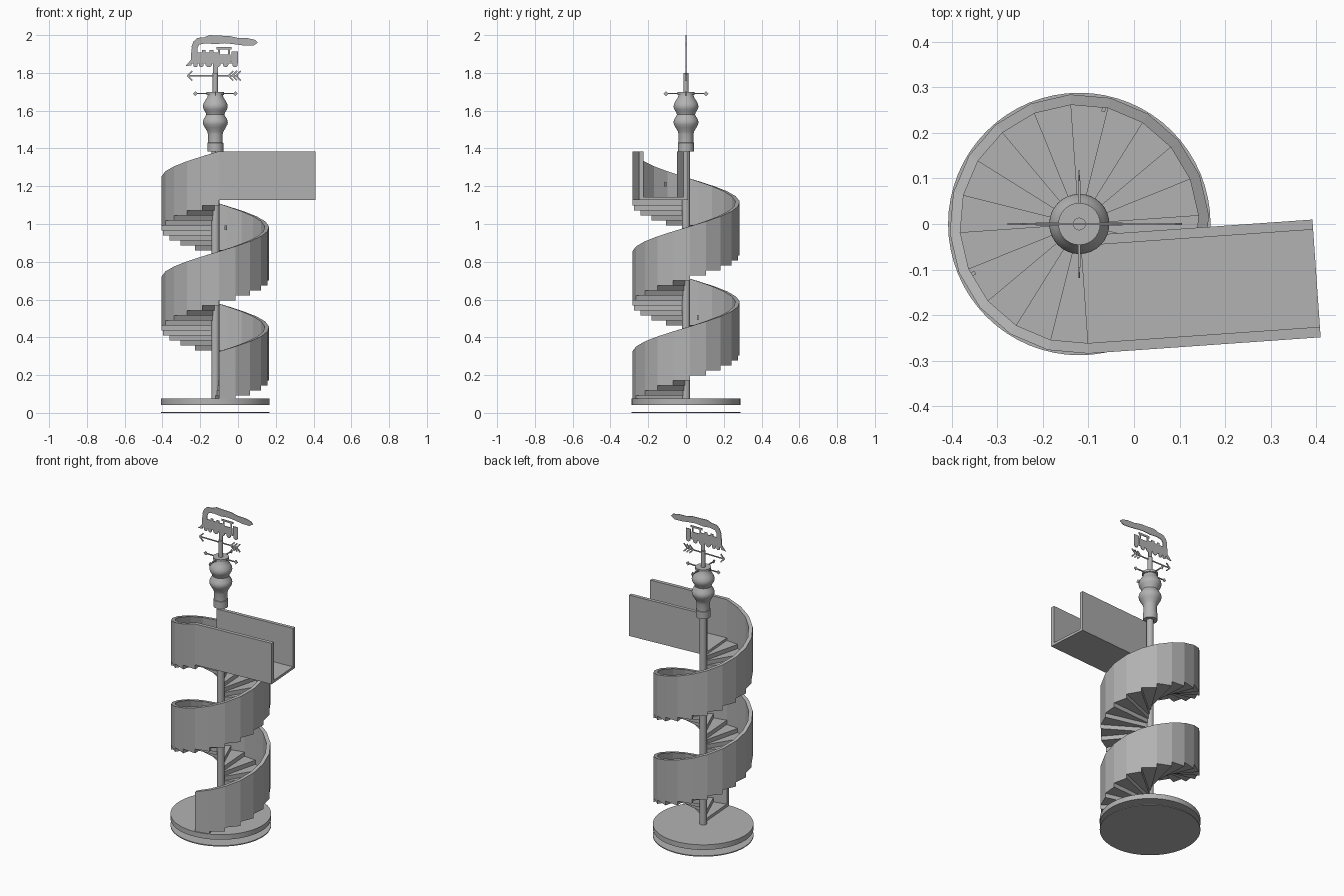
import bpy, bmesh, math

if "Cube" in bpy.data.objects:
    bpy.data.objects.remove(bpy.data.objects["Cube"])

CX = -0.12                      # axis of the spiral
N, STEP = 40, math.radians(18)  # steps, angle of each step
A0 = math.radians(-86)          # angle of the first step
RISE, Z0, ZTOP = 0.0265, 0.065, 0.325
R_OUT, R_IN = 0.285, 0.262

grey = bpy.data.materials.new("plain grey")
grey.diffuse_color = (0.45, 0.45, 0.45, 1)
grey.use_nodes = True
grey.node_tree.nodes["Principled BSDF"].inputs["Base Color"].default_value = grey.diffuse_color


def finish(name, bm, smooth=False):
    bmesh.ops.recalc_face_normals(bm, faces=bm.faces)
    me = bpy.data.meshes.new(name)
    bm.to_mesh(me)
    bm.free()
    ob = bpy.data.objects.new(name, me)
    me.materials.append(grey)
    bpy.context.collection.objects.link(ob)
    if smooth:
        bpy.context.view_layer.objects.active = ob
        ob.select_set(True)
        bpy.ops.object.shade_smooth_by_angle(angle=math.radians(35))
        ob.select_set(False)
    return ob


def prism(bm, pts, offset):
    """Extrude a flat polygon of 3D points by an offset vector."""
    lo = [bm.verts.new(p) for p in pts]
    hi = [bm.verts.new([a + b for a, b in zip(p, offset)]) for p in pts]
    bm.faces.new(lo)
    bm.faces.new(hi[::-1])
    for i in range(len(pts)):
        j = (i + 1) % len(pts)
        bm.faces.new((lo[i], lo[j], hi[j], hi[i]))


def lathe(name, profile, sides, smooth=True):
    """Spin (radius, z) points round the spiral axis, capped at both ends."""
    bm = bmesh.new()
    rings = [[bm.verts.new((CX + r * math.cos(2 * math.pi * i / sides),
                            r * math.sin(2 * math.pi * i / sides), z))
              for i in range(sides)] for r, z in profile]
    for a, b in zip(rings, rings[1:]):
        for i in range(sides):
            j = (i + 1) % sides
            bm.faces.new((a[i], a[j], b[j], b[i]))
    bm.faces.new(rings[0])
    bm.faces.new(rings[-1])
    return finish(name, bm, smooth)


def polar(r, a, z):
    return (CX + r * math.cos(a), r * math.sin(a), z)


def plate(bm, pts, t=0.004):
    """Thin upright plate from (x, z) points."""
    prism(bm, [(x, -t / 2, z) for x, z in pts], (0, t, 0))


def rect(bm, x0, x1, z0, z1):
    plate(bm, [(x0, z0), (x1, z0), (x1, z1), (x0, z1)])


def bar(bm, p, q, w):
    dx, dz = q[0] - p[0], q[1] - p[1]
    k = w / 2 / math.hypot(dx, dz)
    nx, nz = -dz * k, dx * k
    plate(bm, [(p[0] + nx, p[1] + nz), (q[0] + nx, q[1] + nz),
               (q[0] - nx, q[1] - nz), (p[0] - nx, p[1] - nz)])


# base discs and centre pole
lathe("ground_disc", [(0.288, 0), (0.288, 0.006)], 64)
lathe("base_disc", [(0.288, 0.043), (0.288, 0.075)], 64)
lathe("centre_pole", [(0.021, 0.07), (0.021, 1.39)], 24)

# wedge steps
bm = bmesh.new()
for k in range(N):
    a, b, z = A0 + k * STEP, A0 + (k + 1) * STEP, Z0 + k * RISE
    prism(bm, [polar(0.012, a, z), polar(R_OUT, a, z),
               polar(R_OUT, b, z), polar(0.012, b, z)], (0, 0, 0.028))
finish("spiral_steps", bm)

# spiral outer wall
bm = bmesh.new()
prev = None
for k in range(N + 1):
    a, zb, zt = A0 + k * STEP, Z0 + k * RISE, ZTOP + k * RISE
    ring = [bm.verts.new(polar(r, a, z)) for r, z in
            ((R_OUT, zb), (R_OUT, zt), (R_IN, zt), (R_IN, zb))]
    if prev:
        for i in range(4):
            j = (i + 1) % 4
            bm.faces.new((prev[i], prev[j], ring[j], ring[i]))
    if k in (0, N):
        bm.faces.new(ring)
    prev = ring
finish("spiral_wall", bm)

# small slots on the inside of the wall
bm = bmesh.new()
for deg, z in ((78, 0.98), (166, 0.505), (205, 1.21)):
    a, d = math.radians(deg), 0.016
    prism(bm, [polar(0.252, a - d, z - 0.012), polar(0.262, a - d, z - 0.012),
               polar(0.262, a + d, z - 0.012), polar(0.252, a + d, z - 0.012)],
          (0, 0, 0.024))
finish("wall_slots", bm)


# straight walkway at the top, turned with the last step
def walkway_box(name, u0, u1, v0, v1, z0, z1):
    t = A0 + math.pi / 2
    c, s = math.cos(t), math.sin(t)
    bm = bmesh.new()
    prism(bm, [(CX + u * c - v * s, u * s + v * c, z0)
               for u, v in ((u0, v0), (u1, v0), (u1, v1), (u0, v1))],
          (0, 0, z1 - z0))
    finish(name, bm)


walkway_box("walkway_floor", 0, 0.511, -0.285, -0.026, 1.127, 1.143)
walkway_box("walkway_front_wall", 0, 0.511, -0.285, -0.262, 1.127, 1.385)
walkway_box("walkway_back_wall", 0, 0.511, -0.048, -0.026, 1.127, 1.385)

# turned finial on the pole
prof = [(0.042, 1.385), (0.042, 1.43), (0.039, 1.432), (0.039, 1.475),
        (0.043, 1.49), (0.055, 1.51), (0.064, 1.527), (0.066, 1.54),
        (0.062, 1.555), (0.052, 1.57), (0.048, 1.58), (0.052, 1.592),
        (0.062, 1.607), (0.066, 1.622), (0.063, 1.637), (0.053, 1.655),
        (0.043, 1.67), (0.04, 1.682), (0.046, 1.684), (0.046, 1.698)]
lathe("finial", prof, 32)
lathe("vane_post", [(0.014, 1.69), (0.014, 1.80)], 16)

# compass arms with small end markers
bm = bmesh.new()
for i in range(4):
    a = math.pi / 2 * i
    c, s = math.cos(a), math.sin(a)

    def at(r, w, z):
        return (CX + r * c - w * s, r * s + w * c, z)
    prism(bm, [at(0, -0.003, 1.687), at(0.095, -0.003, 1.687),
               at(0.095, 0.003, 1.687), at(0, 0.003, 1.687)], (0, 0, 0.006))
    prism(bm, [at(0.093, -0.002, 1.69), at(0.106, -0.002, 1.677),
               at(0.119, -0.002, 1.69), at(0.106, -0.002, 1.703)],
          (-0.004 * s, 0.004 * c, 0))
finish("compass_arms", bm)

# wind arrow
bm = bmesh.new()
ZA = 1.785
bar(bm, (-0.265, ZA), (0.0, ZA), 0.007)
for s in (-1, 1):
    bar(bm, (-0.268, ZA), (-0.242, ZA + s * 0.025), 0.008)
    for x in (-0.05, -0.03, -0.01):
        bar(bm, (x, ZA), (x + 0.025, ZA + s * 0.025), 0.008)
bar(bm, (CX, 1.79), (CX, 1.86), 0.026)
finish("wind_arrow", bm)

# flat steam engine
bm = bmesh.new()
rect(bm, -0.25, -0.105, 1.85, 1.908)        # boiler
rect(bm, -0.245, -0.215, 1.905, 1.93)       # chimney
rect(bm, -0.19, -0.172, 1.905, 1.92)        # domes
rect(bm, -0.15, -0.13, 1.905, 1.92)
rect(bm, -0.105, -0.04, 1.85, 1.898)        # cab
rect(bm, -0.105, -0.094, 1.895, 1.93)
rect(bm, -0.052, -0.042, 1.895, 1.93)
rect(bm, -0.115, -0.034, 1.925, 1.937)
rect(bm, -0.034, 0.0, 1.85, 1.912)          # tender
rect(bm, -0.045, -0.03, 1.85, 1.86)
plate(bm, [(-0.25, 1.868), (-0.278, 1.836), (-0.245, 1.84)])
for x, r in ((-0.225, 0.012), (-0.195, 0.012), (-0.155, 0.018),
             (-0.11, 0.018), (-0.065, 0.014), (-0.016, 0.014)):
    plate(bm, [(x + r * math.cos(i * math.pi / 8),
                1.83 + r + r * math.sin(i * math.pi / 8)) for i in range(16)])
finish("engine_silhouette", bm)

# smoke plume
bm = bmesh.new()
plate(bm, [(-0.242, 1.92), (-0.246, 1.94), (-0.235, 1.967), (-0.215, 1.985),
           (-0.18, 1.988), (-0.15, 2.0), (-0.1, 1.997), (-0.05, 1.996),
           (0.0, 1.985), (0.05, 1.984), (0.09, 1.975), (0.105, 1.96),
           (0.08, 1.944), (0.03, 1.945), (-0.02, 1.952), (-0.07, 1.957),
           (-0.12, 1.952), (-0.17, 1.957), (-0.205, 1.95), (-0.22, 1.92)])
finish("smoke_plume", bm)
